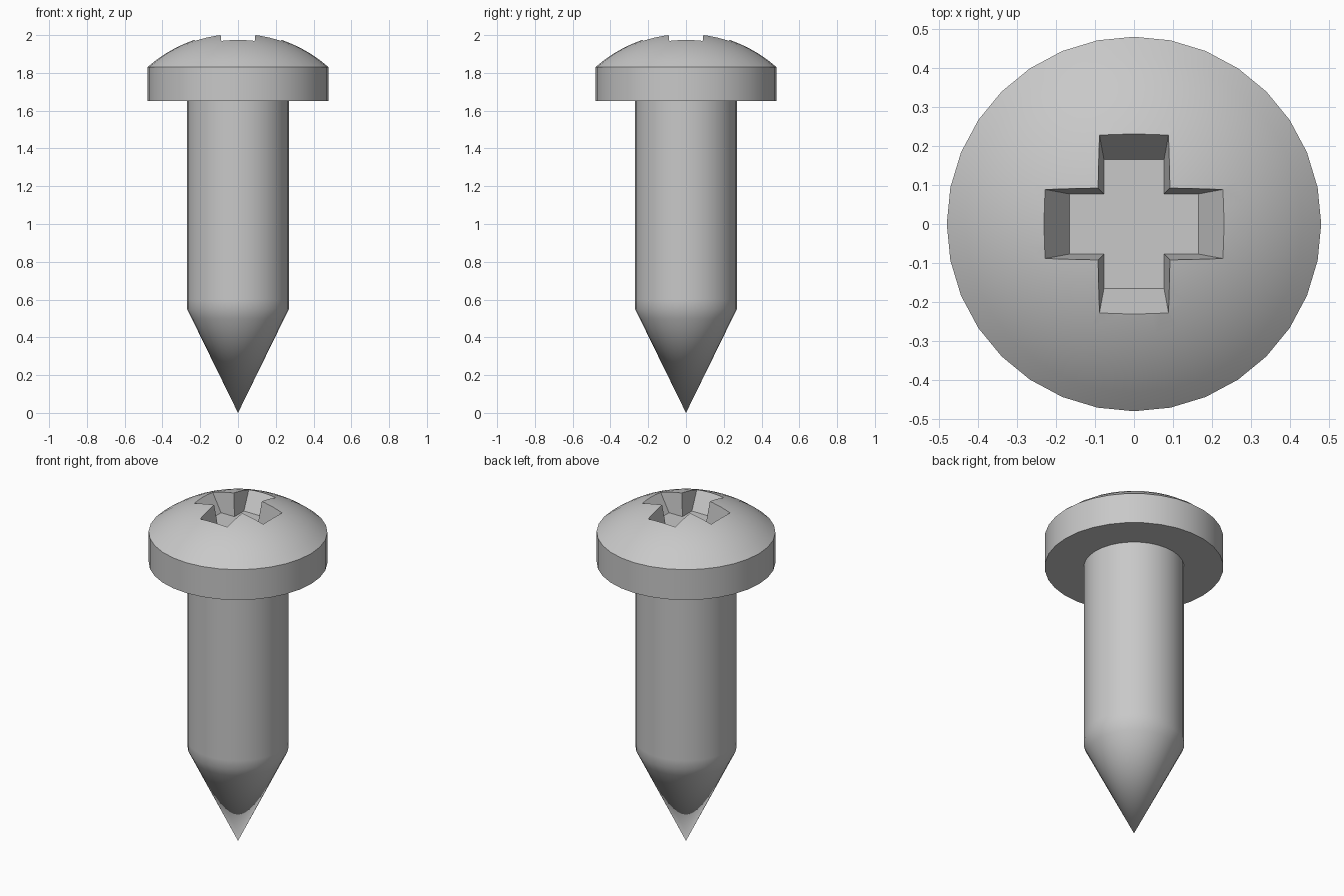
import bpy
import bmesh
from math import pi, radians, sqrt
from mathutils import Vector

SIDES = 32

if "Cube" in bpy.data.objects:
    bpy.data.objects.remove(bpy.data.objects["Cube"], do_unlink=True)

# Single steel colour
steel = bpy.data.materials.new("grey steel")
steel.use_nodes = True
colour = (0.58, 0.58, 0.58, 1)
steel.diffuse_color = colour
steel.node_tree.nodes["Principled BSDF"].inputs["Base Color"].default_value = colour


def make_object(name, bm):
    bmesh.ops.recalc_face_normals(bm, faces=bm.faces)
    mesh = bpy.data.meshes.new(name)
    bm.to_mesh(mesh)
    bm.free()
    obj = bpy.data.objects.new(name, mesh)
    bpy.context.collection.objects.link(obj)
    mesh.materials.append(steel)
    return obj


def lathe(name, profile):
    """Revolve (radius, height) points around the z axis."""
    bm = bmesh.new()
    verts = [bm.verts.new((r, 0, z)) for r, z in profile]
    edges = [bm.edges.new(pair) for pair in zip(verts, verts[1:])]
    bmesh.ops.spin(bm, geom=verts + edges, cent=(0, 0, 0), axis=(0, 0, 1),
                   angle=2 * pi, steps=SIDES)
    bmesh.ops.remove_doubles(bm, verts=bm.verts, dist=0.0001)
    return make_object(name, bm)


def cross_ring(bm, length, half, z):
    """Twelve corners of a plus shape at one height."""
    ring = []
    for turn in range(4):
        for x, y in ((length, -half), (length, half), (half, half)):
            for _ in range(turn):
                x, y = -y, x
            ring.append(bm.verts.new(Vector((x, y, z))))
    return ring


def smooth(obj):
    bpy.ops.object.select_all(action="DESELECT")
    obj.select_set(True)
    bpy.context.view_layer.objects.active = obj
    bpy.ops.object.shade_smooth_by_angle(angle=radians(30))


# Shank with its pointed tip
shank = lathe("shank", [(0, 0), (0.245, 0.5), (0.27, 0.55), (0.27, 0.6),
                        (0.27, 1.66), (0, 1.66)])

# Domed head: flat underside, straight rim, spherical cap
rim_r, rim_z, apex = 0.48, 1.83, 2.012
rise = apex - rim_z
sphere_r = (rim_r ** 2 + rise ** 2) / (2 * rise)
profile = [(0, 1.65), (rim_r, 1.65)]
rings = 10
for i in range(rings + 1):
    r = rim_r * (1 - i / rings)
    profile.append((r, apex - sphere_r + sqrt(sphere_r ** 2 - r ** 2)))
head = lathe("head", profile)

# Tapered cross recess cut into the head
bm = bmesh.new()
floor = cross_ring(bm, 0.165, 0.077, 1.87)
top = cross_ring(bm, 0.31, 0.1035, 2.1)
bm.faces.new(floor)
bm.faces.new(top)
for i in range(len(floor)):
    j = (i + 1) % len(floor)
    bm.faces.new((floor[i], floor[j], top[j], top[i]))
cutter = make_object("recess_cutter", bm)
cutter.hide_render = True

cut = head.modifiers.new("recess", "BOOLEAN")
cut.operation = "DIFFERENCE"
cut.solver = "EXACT"
cut.object = cutter
bpy.context.view_layer.objects.active = head
bpy.ops.object.modifier_apply(modifier=cut.name)
bpy.data.objects.remove(cutter, do_unlink=True)

for part in (shank, head):
    smooth(part)
